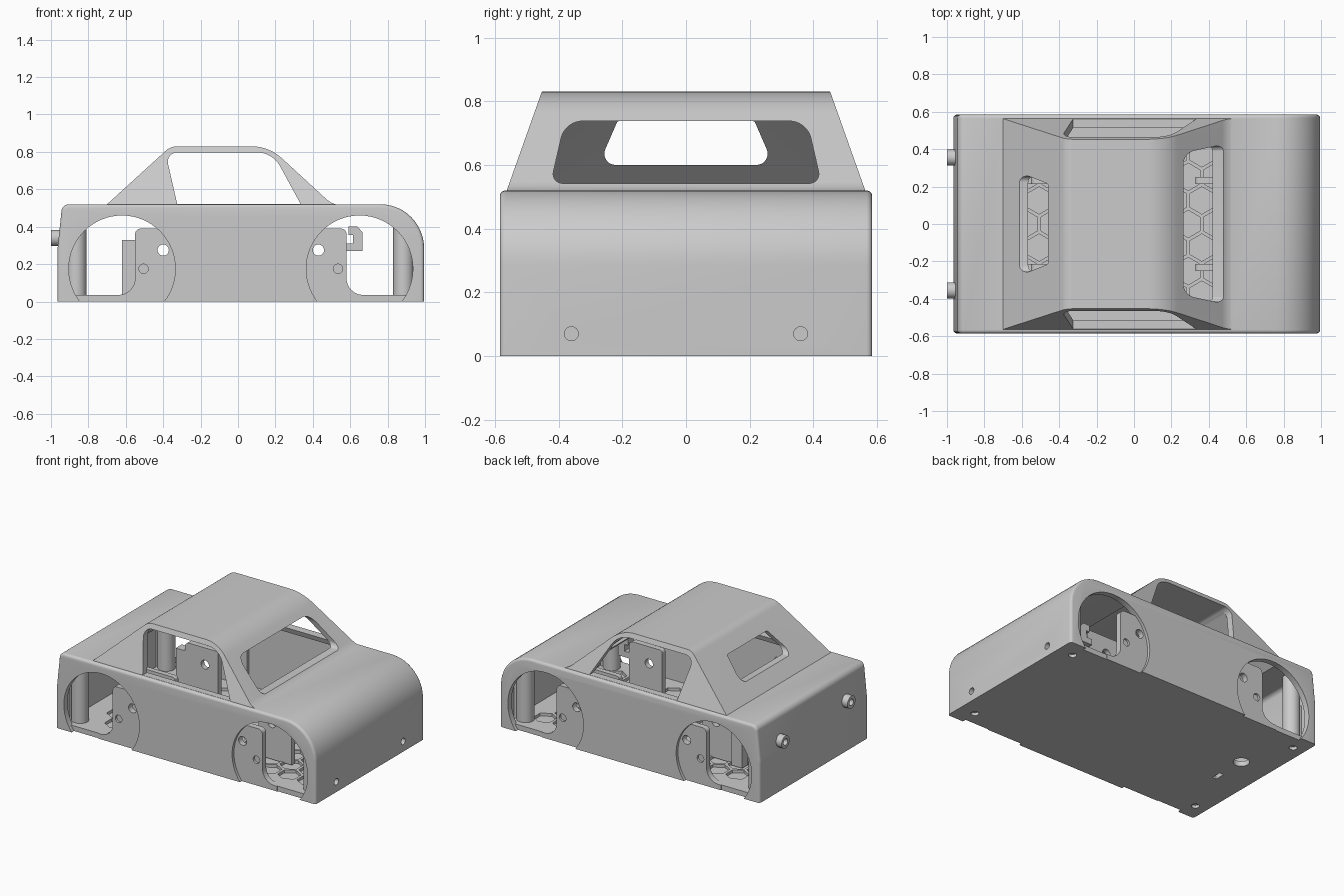
import bpy, bmesh, math
from mathutils import Vector

if "Cube" in bpy.data.objects:
    bpy.data.objects.remove(bpy.data.objects["Cube"])

grey = bpy.data.materials.new("body_grey")
grey.diffuse_color = (0.6, 0.6, 0.6, 1)
grey.use_nodes = True
grey.node_tree.nodes["Principled BSDF"].inputs["Base Color"].default_value = grey.diffuse_color


def fillet(pts, n=8):
    """Round each corner given as (u, w, radius); plain (u, w) stays sharp."""
    out = []
    for i, p in enumerate(pts):
        c = Vector(p[:2])
        if len(p) < 3:
            out.append(tuple(c))
            continue
        a = (Vector(pts[i - 1][:2]) - c).normalized()
        b = (Vector(pts[(i + 1) % len(pts)][:2]) - c).normalized()
        half = math.acos(max(-1, min(1, a.dot(b)))) / 2
        d = p[2] / math.tan(half)
        centre = c + (a + b).normalized() * (p[2] / math.sin(half))
        s, e = c + a * d - centre, c + b * d - centre
        a0 = math.atan2(s.y, s.x)
        turn = (math.atan2(e.y, e.x) - a0 + math.pi) % (2 * math.pi) - math.pi
        for k in range(n + 1):
            t = a0 + turn * k / n
            out.append((centre.x + p[2] * math.cos(t), centre.y + p[2] * math.sin(t)))
    return out


def circle(u, w, r, n=40, turn=0.0):
    return [(u + r * math.cos(turn + 2 * math.pi * k / n),
             w + r * math.sin(turn + 2 * math.pi * k / n)) for k in range(n)]


def prism(name, outlines, lo, hi, axis="y", spread=None, bevel=0):
    """Extrude outlines along an axis; spread(w) gives a half width instead."""
    bm = bmesh.new()
    place = {"x": lambda u, w, t: (t, u, w), "y": lambda u, w, t: (u, t, w),
             "z": lambda u, w, t: (u, w, t)}[axis]
    if not isinstance(outlines[0], list):
        outlines = [outlines]
    for pts in outlines:
        ends = []
        for sign, t in ((-1, lo), (1, hi)):
            ends.append([bm.verts.new(place(u, w, sign * spread(w) if spread else t))
                         for u, w in pts])
        bm.faces.new(ends[0])
        bm.faces.new(ends[1])
        for i in range(len(pts)):
            bm.faces.new((ends[0][i - 1], ends[0][i], ends[1][i], ends[1][i - 1]))
    bmesh.ops.recalc_face_normals(bm, faces=bm.faces)
    if bevel:
        # round the rim of both end caps, leaving the bottom edge sharp
        rim = [e for e in bm.edges
               if abs(e.verts[0].co.y - e.verts[1].co.y) < 1e-6
               and max(v.co.z for v in e.verts) > 0.01]
        bmesh.ops.bevel(bm, geom=rim, offset=bevel, segments=4, profile=0.5,
                        affect="EDGES", clamp_overlap=True)
    me = bpy.data.meshes.new(name)
    bm.to_mesh(me)
    bm.free()
    me.materials.append(grey)
    ob = bpy.data.objects.new(name, me)
    bpy.context.collection.objects.link(ob)
    return ob


def combine(target, tool, op="DIFFERENCE"):
    mod = target.modifiers.new("bool", "BOOLEAN")
    mod.operation, mod.solver, mod.object = op, "EXACT", tool
    bpy.context.view_layer.objects.active = target
    bpy.ops.object.modifier_apply(modifier=mod.name)
    bpy.data.objects.remove(tool)


# lower body and tapered cabin, joined as one shell
body = prism("body_shell", fillet([(-0.965, 0), (-0.965, 0.28, 0.1), (-0.94, 0.52, 0.04),
                                   (0.995, 0.52, 0.235), (0.995, 0)], 12),
             -0.585, 0.585, bevel=0.018)
cabin = prism("cabin", fillet([(-0.722, 0.5), (-0.36, 0.83, 0.09), (0.165, 0.83, 0.24),
                               (0.50, 0.522, 0.12), (0.57, 0.512), (0.57, 0.5)], 10),
              0, 0, spread=lambda z: 0.563 - (z - 0.52) * 0.355)
combine(body, cabin, "UNION")

# hollow interior
combine(body, prism("cavity", fillet([(-0.925, -0.1), (-0.925, 0.3), (-0.905, 0.485, 0.03),
                                      (0.955, 0.485, 0.2), (0.955, -0.1)]), -0.545, 0.545))
combine(body, prism("cabin_cavity", fillet([(-0.73, 0.45), (-0.355, 0.792, 0.07),
                                            (0.15, 0.792, 0.2), (0.52, 0.45)]),
                    0, 0, spread=lambda z: 0.515 - (z - 0.52) * 0.355))

# side windows, windscreen and rear window
combine(body, prism("side_cut", fillet([(-0.325, 0.521), (-0.388, 0.797, 0.05),
                                        (0.185, 0.797, 0.14), (0.335, 0.521)]), -0.7, 0.7))
combine(body, prism("screen_cut", fillet([(-0.425, 0.542, 0.03), (0.425, 0.542, 0.03),
                                          (0.38, 0.738, 0.07), (-0.38, 0.738, 0.07)]),
                    0.15, 0.65, "x"))
combine(body, prism("rear_cut", fillet([(-0.275, 0.6, 0.035), (0.275, 0.6, 0.035),
                                        (0.215, 0.738, 0.01), (-0.215, 0.738, 0.01)]),
                    -0.8, -0.3, "x"))

# wheel arches and front lamp holes
for x in (-0.62, 0.65):
    combine(body, prism("arch_cut", circle(x, 0.175, 0.285, 64), -0.7, 0.7))
for y in (-0.36, 0.36):
    combine(body, prism("lamp_cut", circle(y, 0.07, 0.022, 24), 0.9, 1.1, "x"))

# floor with shallow honeycomb pockets, screw holes, a switch hole and a slot
floor = prism("floor", [(-0.94, -0.56), (0.97, -0.56), (0.97, 0.56), (-0.94, 0.56)],
              0, 0.035, "z")
cells = []
for row in range(-3, 4):
    for col in range(-5, 6):
        x, y = 0.145 * (col + 0.5 * (row % 2)), 0.126 * row
        if abs(x) < 0.8:
            cells.append(circle(x, y, 0.073, 6, math.pi / 6))
combine(floor, prism("pockets", cells, 0.015, 0.1, "z"))
holes = [circle(x, y, 0.025, 24) for x in (-0.88, 0.88) for y in (-0.465, 0.465)]
combine(floor, prism("screw_cut", holes, -0.1, 0.02, "z"))
combine(floor, prism("switch_cut", [circle(-0.75, 0.127, 0.05, 24),
                                    [(-0.765, -0.13), (-0.735, -0.13),
                                     (-0.735, -0.06), (-0.765, -0.06)]], -0.1, 0.1, "z"))

# corner screw posts with a web to the end wall
for x, end, tag in ((-0.865, -0.935, "rear"), (0.885, 0.96, "front")):
    for s, side in ((-1, "right"), (1, "left")):
        prism(f"{tag}_{side}_post", circle(x, s * 0.465, 0.055, 28), 0.03,
              0.49 if x < 0 else 0.40, "z")
        prism(f"{tag}_{side}_post_web", [(x, s * 0.44), (end, s * 0.44),
                                         (end, s * 0.49), (x, s * 0.49)], 0.03, 0.3, "z")


def flip(pts, rear):
    return [(0.03 - u, w) for u, w in pts] if rear else pts


# recessed axle plates in the arches, inner motor brackets and their clips
plate = fillet([(0.33, 0.0), (0.69, 0.0), (0.69, 0.035), (0.58, 0.035, 0.09),
                (0.58, 0.39, 0.03), (0.33, 0.39)])
bracket = fillet([(0.33, 0.03), (0.58, 0.03), (0.58, 0.39, 0.03), (0.33, 0.39, 0.02)])
clip = [(0.57, 0.27), (0.665, 0.27), (0.665, 0.37), (0.64, 0.4), (0.59, 0.4), (0.59, 0.355),
        (0.615, 0.355), (0.615, 0.31), (0.57, 0.31)]
for rear, tag in ((False, "front"), (True, "rear")):
    for s, side in ((-1, "right"), (1, "left")):
        for part, outline, lo, hi in (("axle_plate", plate, 0.525, 0.565),
                                      ("motor_bracket", bracket, 0.215, 0.25)):
            ob = prism(f"{tag}_{side}_{part}", flip(outline, rear), s * lo, s * hi)
            big = circle(0.43, 0.275, 0.03, 28)
            small = circle(0.535, 0.175, 0.025, 28)
            combine(ob, prism("hole_cut", flip(big, rear), -0.7, 0.7))
            if part == "axle_plate":
                # the lower pin socket is blind
                combine(ob, prism("pin_cut", flip(small, rear), s * 0.55, s * 0.7))
        if rear:
            prism(f"rear_{side}_stop", [(-0.62, 0.03), (-0.54, 0.03), (-0.54, 0.33),
                                        (-0.62, 0.33)], s * 0.215, s * 0.28)
        else:
            prism(f"front_{side}_clip", clip, s * 0.215, s * 0.28)

# ring-shaped tail lights
for s, side in ((-1, "right"), (1, "left")):
    lamp = prism(f"{side}_tail_light", circle(s * 0.355, 0.34, 0.043, 32), -1.0, -0.94, "x")
    combine(lamp, prism("ring_cut", circle(s * 0.355, 0.34, 0.022, 24), -1.1, -0.96, "x"))

# smooth the curves, keep hard edges
for ob in bpy.context.scene.objects:
    ob.select_set(True)
    bpy.context.view_layer.objects.active = ob
bpy.ops.object.shade_smooth_by_angle(angle=math.radians(25))
